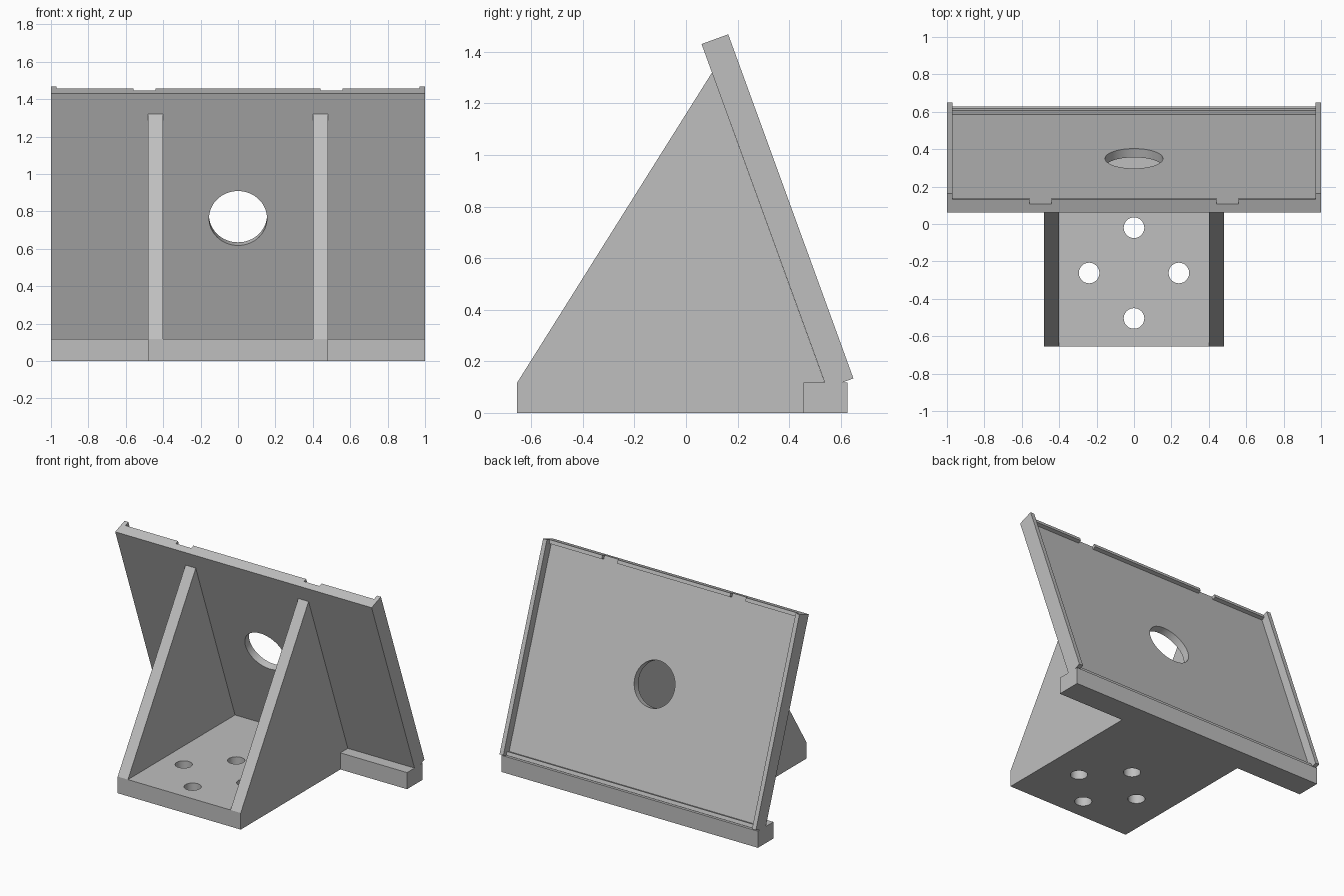
import bpy, bmesh, math
from mathutils import Matrix, Vector

if "Cube" in bpy.data.objects:
    bpy.data.objects.remove(bpy.data.objects["Cube"])

grey = bpy.data.materials.new("plain grey")
grey.use_nodes = True
COLOUR = (0.52, 0.52, 0.52, 1)
grey.diffuse_color = COLOUR
grey.node_tree.nodes["Principled BSDF"].inputs["Base Color"].default_value = COLOUR


def finish(name, bm, matrix=Matrix()):
    bmesh.ops.recalc_face_normals(bm, faces=bm.faces)
    mesh = bpy.data.meshes.new(name)
    bm.to_mesh(mesh)
    bm.free()
    mesh.materials.append(grey)
    obj = bpy.data.objects.new(name, mesh)
    obj.matrix_world = matrix
    bpy.context.collection.objects.link(obj)
    return obj


def prism(name, outline, start, end, axis="z", matrix=Matrix()):
    """Extrude a flat outline: (x, y) along z, or (y, z) along x."""
    def place(a, b, t):
        return (a, b, t) if axis == "z" else (t, a, b)
    bm = bmesh.new()
    face = bm.faces.new([bm.verts.new(place(a, b, start)) for a, b in outline])
    moved = bmesh.ops.extrude_face_region(bm, geom=[face])["geom"]
    bmesh.ops.translate(bm, vec=place(0, 0, end - start),
                        verts=[v for v in moved if isinstance(v, bmesh.types.BMVert)])
    return finish(name, bm, matrix)


def rectangle(x0, x1, y0, y1):
    return [(x0, y0), (x1, y0), (x1, y1), (x0, y1)]


def drill(obj, radius, matrix):
    """Cut a round hole along the local z of the matrix."""
    bm = bmesh.new()
    bmesh.ops.create_cone(bm, cap_ends=True, segments=64, radius1=radius,
                          radius2=radius, depth=0.6)
    cutter = finish("hole_cutter", bm, matrix)
    cutter.hide_render = True
    mod = obj.modifiers.new("hole", "BOOLEAN")
    mod.operation, mod.solver, mod.object = "DIFFERENCE", "EXACT", cutter
    bpy.context.view_layer.objects.active = obj
    bpy.ops.object.modifier_apply(modifier=mod.name)
    bpy.data.objects.remove(cutter)


# T-shaped foot with four bolt holes
FLOOR, FRONT, BACK, STEP, HALF = 0.117, -0.655, 0.627, 0.455, 0.48
half_t = [(HALF, FRONT), (HALF, STEP), (1, STEP), (1, BACK)]
base = prism("base", half_t + [(-x, y) for x, y in reversed(half_t)], 0, FLOOR)
for x, y in [(0, -0.02), (0, -0.505), (-0.24, -0.262), (0.24, -0.262)]:
    drill(base, 0.055, Matrix.Translation((x, y, 0)))

# Leaning panel: local y is thickness, local z runs up the slope
LENGTH, SKIN, LIP, RIM = 1.42, 0.05, 0.075, 0.11
tilt = Matrix.Translation((0, 0.546, 0.096)) @ Matrix.Rotation(math.radians(20), 4, "X")
half_u = [(1, 0), (1, RIM), (0.97, RIM), (0.97, SKIN)]
panel = prism("panel", half_u + [(-x, y) for x, y in reversed(half_u)],
              0, LENGTH, matrix=tilt)
bpy.context.view_layer.update()
drill(panel, 0.155, tilt @ Matrix.Translation((0, 0, LENGTH / 2))
      @ Matrix.Rotation(math.radians(90), 4, "X"))

# Thin retaining lips, the upper one broken by two notches
prism("bottom_lip", rectangle(-0.97, 0.97, SKIN, LIP), 0, 0.025, matrix=tilt)
for name, x0, x1 in [("right", -0.97, -0.56), ("middle", -0.44, 0.44), ("left", 0.56, 0.97)]:
    prism("top_lip_" + name, rectangle(x0, x1, SKIN, LIP),
          LENGTH - 0.025, LENGTH, matrix=tilt)

# Triangular side braces between foot and panel
top = tilt @ Vector((0, 0, 1.302))
brace = [(FRONT, FLOOR), (0.538, FLOOR), (top.y, top.z)]
for name, x0, x1 in [("left", 0.4, HALF), ("right", -HALF, -0.4)]:
    prism(name + "_brace", brace, x0, x1, axis="x")

# Smooth hole walls, crisp edges
bpy.ops.object.select_all(action="DESELECT")
for obj in (base, panel):
    obj.select_set(True)
bpy.context.view_layer.objects.active = base
bpy.ops.object.shade_smooth_by_angle(angle=math.radians(30))
